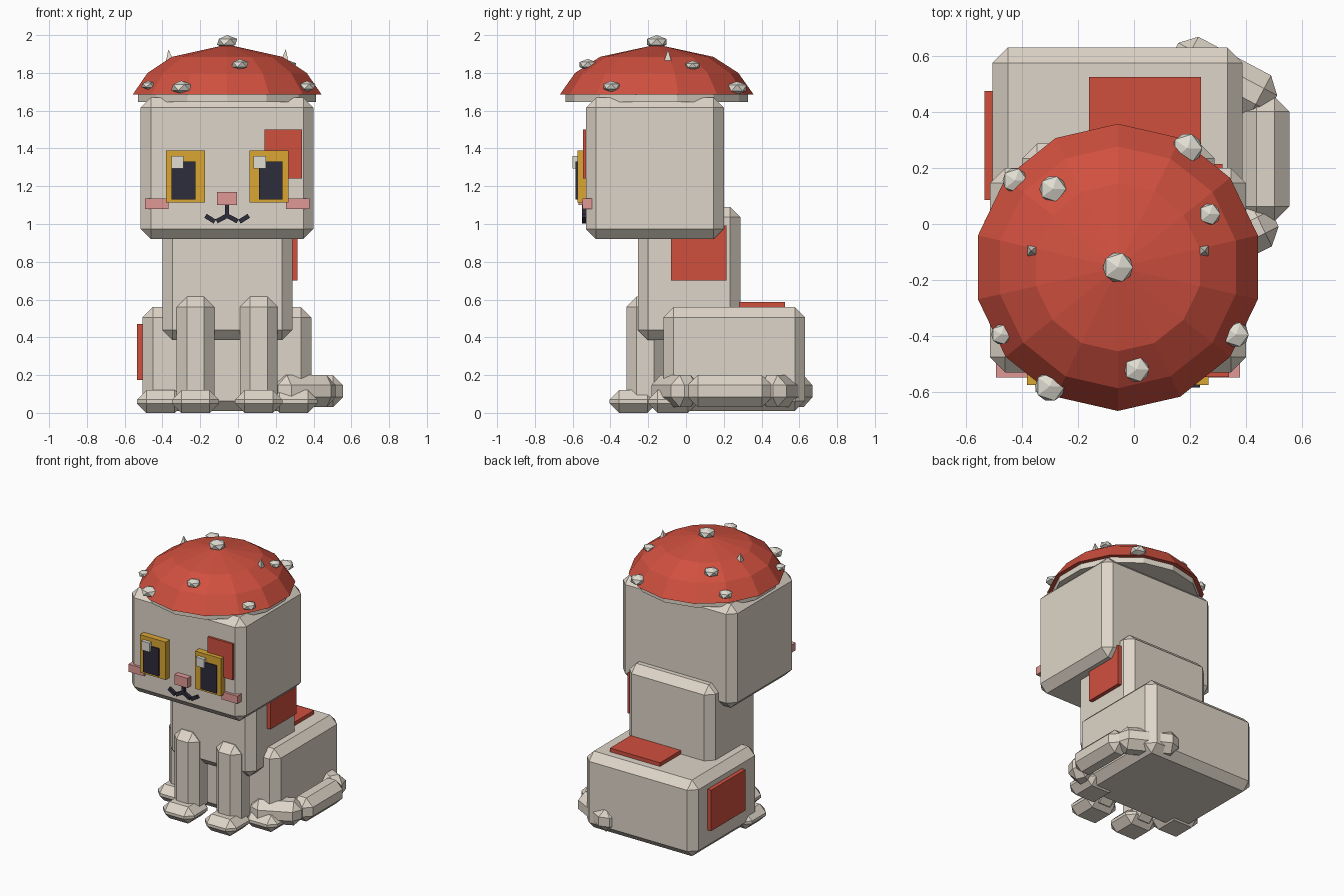
import bpy, bmesh, math
from mathutils import Matrix, Vector

if "Cube" in bpy.data.objects:
    bpy.data.objects.remove(bpy.data.objects["Cube"])

CX = -0.0575            # symmetry plane of the cat
CAP_Y = -0.155          # centre of the cap in y


def material(name, rgb):
    m = bpy.data.materials.new(name)
    lin = [((c / 255 + 0.055) / 1.055) ** 2.4 for c in rgb]
    m.diffuse_color = (*lin, 1)
    m.use_nodes = True
    m.node_tree.nodes["Principled BSDF"].inputs["Base Color"].default_value = m.diffuse_color
    return m


CREAM = material("cream fur", (222, 213, 200))
RED = material("red", (208, 80, 63))
AMBER = material("amber", (218, 166, 52))
DARK = material("dark navy", (45, 44, 60))
PINK = material("pink", (224, 152, 149))
WHITE = material("spot white", (224, 221, 210))


def finish(name, bm, mat):
    bmesh.ops.recalc_face_normals(bm, faces=bm.faces[:])
    me = bpy.data.meshes.new(name)
    bm.to_mesh(me)
    bm.free()
    me.materials.append(mat)
    ob = bpy.data.objects.new(name, me)
    bpy.context.collection.objects.link(ob)
    return ob


def box(name, x, y, z, mat, bevel=0.0, rot=None):
    """Box from (min, max) ranges, chamfered, optionally turned about its centre."""
    size = [b - a for a, b in (x, y, z)]
    centre = Vector([(a + b) / 2 for a, b in (x, y, z)])
    bm = bmesh.new()
    bmesh.ops.create_cube(bm, size=1, matrix=Matrix.Diagonal((*size, 1)))
    if bevel:
        bmesh.ops.bevel(bm, geom=bm.edges[:], offset=bevel, segments=1,
                        affect='EDGES', profile=0.5)
    turn = Matrix.Rotation(math.radians(rot[0]), 4, rot[1]) if rot else Matrix()
    bm.transform(Matrix.Translation(centre) @ turn)
    return finish(name, bm, mat)


def flip(r):
    """Mirror an x range across the cat's middle."""
    return (2 * CX - r[1], 2 * CX - r[0])


def lathe(name, profile, mat, sides=14):
    """Closed low-poly revolve around the cap axis; radius 0 becomes a point."""
    bm = bmesh.new()
    rings = []
    for r, z in profile:
        n = sides if r > 0 else 1
        rings.append([bm.verts.new((CX + r * math.sin(2 * math.pi * i / sides),
                                    CAP_Y + r * math.cos(2 * math.pi * i / sides), z))
                      for i in range(n)])
    for a, b in zip(rings, rings[1:]):
        for i in range(sides):
            j = (i + 1) % sides
            if len(b) == 1:
                bm.faces.new((a[i], a[j], b[0]))
            else:
                bm.faces.new((a[i], a[j], b[j], b[i]))
    bm.faces.new(rings[0])
    if len(rings[-1]) > 1:
        bm.faces.new(rings[-1])
    return finish(name, bm, mat)


# Head, torso and haunches
B = 0.054
box("head", (-0.515, 0.40), (-0.53, 0.20), (0.92, 1.67), CREAM, B)
box("torso", (-0.40, 0.288), (-0.255, 0.288), (0.385, 1.09), CREAM, B)
box("haunches", (-0.505, 0.388), (-0.12, 0.63), (0.01, 0.56), CREAM, B)

# Legs and paws, mirrored
for side, f in (("right", lambda r: r), ("left", flip)):
    box(side + "_front_leg", f((0.01, 0.21)), (-0.315, -0.115), (0.03, 0.615), CREAM, B)
    box(side + "_front_paw", f((-0.015, 0.235)), (-0.405, -0.155), (0.0, 0.12), CREAM, 0.05)
    box(side + "_hind_paw", f((0.17, 0.42)), (-0.20, 0.06), (0.0, 0.12), CREAM, 0.05)

# Tail curling around the right side
for i, (cx, cy, length, ang) in enumerate([(0.32, 0.525, 0.40, -28),
                                           (0.47, 0.232, 0.445, 90),
                                           (0.35, -0.055, 0.34, 26)]):
    box(f"tail_segment_{i + 1}", (cx - length / 2, cx + length / 2),
        (cy - 0.085, cy + 0.085), (0.03, 0.20), CREAM, 0.053, (ang, 'Z'))

# Red fur patches
box("face_patch", (0.14, 0.34), (-0.546, -0.52), (1.24, 1.50), RED)
box("torso_patch", (0.27, 0.316), (-0.08, 0.214), (0.70, 0.993), RED)
box("back_patch", (-0.16, 0.24), (0.27, 0.525), (0.54, 0.587), RED)
box("hip_patch", (-0.534, -0.49), (0.085, 0.475), (0.175, 0.47), RED)

# Eyes, pupils, highlights, cheeks
for side, f in (("right", lambda r: r), ("left", flip)):
    box(side + "_eye", f((0.06, 0.267)), (-0.575, -0.52), (1.115, 1.388), AMBER)
    box(side + "_pupil", f((0.11, 0.236)), (-0.584, -0.56), (1.13, 1.33), DARK)
    box(side + "_cheek", f((0.253, 0.378)), (-0.548, -0.497), (1.08, 1.135), PINK)
for side, x in (("left", -0.352), ("right", 0.083)):
    box(side + "_eye_highlight", (x, x + 0.064), (-0.60, -0.565), (1.295, 1.36), WHITE)

# Nose and mouth
box("nose", (-0.11, -0.005), (-0.57, -0.52), (1.10, 1.17), PINK)
box("mouth_stem", (CX - 0.011, CX + 0.011), (-0.55, -0.52), (1.03, 1.105), DARK)
for side, s in (("left", -1), ("right", 1)):
    for part, dx, ang in (("inner", 0.03, 28), ("outer", 0.09, -32)):
        c = CX + s * dx
        box(f"{side}_{part}_lip", (c - 0.029, c + 0.029), (-0.55, -0.52),
            (1.016, 1.04), DARK, 0, (s * ang, 'Y'))

# Ears, whose tips poke through the cap
for side, s in (("left", -1), ("right", 1)):
    bm = bmesh.new()
    bmesh.ops.create_cone(bm, cap_ends=True, segments=4, radius1=0.14, radius2=0,
                          depth=0.30)
    bm.transform(Matrix.Translation((CX + s * 0.295, -0.096, 1.775))
                 @ Matrix.Rotation(s * math.radians(6), 4, 'Y')
                 @ Matrix.Rotation(math.pi / 4, 4, 'Z'))
    finish(side + "_ear", bm, CREAM)

# Mushroom cap with pale gills
CAP = [(0.513, 1.685), (0.432, 1.80), (0.30, 1.885), (0.0, 1.95)]
lathe("cap", CAP, RED)
lathe("cap_gills", [(0.483, 1.645), (0.483, 1.69)], CREAM)


def cap_height(r):
    for (r0, z0), (r1, z1) in zip(CAP, CAP[1:]):
        if r >= r1:
            return z0 + (z1 - z0) * (r - r0) / (r1 - r0)


# Cap spots: flattened icosahedra as (x, y, radius)
SPOTS = [(CX, CAP_Y, 0.06), (0.19, 0.27, 0.06), (-0.425, 0.155, 0.05),
         (-0.29, 0.125, 0.053), (0.27, 0.035, 0.043), (0.365, -0.395, 0.05),
         (0.01, -0.52, 0.05), (-0.30, -0.58, 0.06), (-0.475, -0.395, 0.04)]
for i, (x, y, r) in enumerate(SPOTS):
    z = cap_height(math.hypot(x - CX, y - CAP_Y)) + (0.014 if i == 0 else 0.005)
    bm = bmesh.new()
    bmesh.ops.create_icosphere(bm, subdivisions=1, radius=r)
    bm.transform(Matrix.Translation((x, y, z)) @ Matrix.Diagonal((1, 1, 0.6, 1)))
    finish(f"cap_spot_{i + 1}", bm, WHITE)
